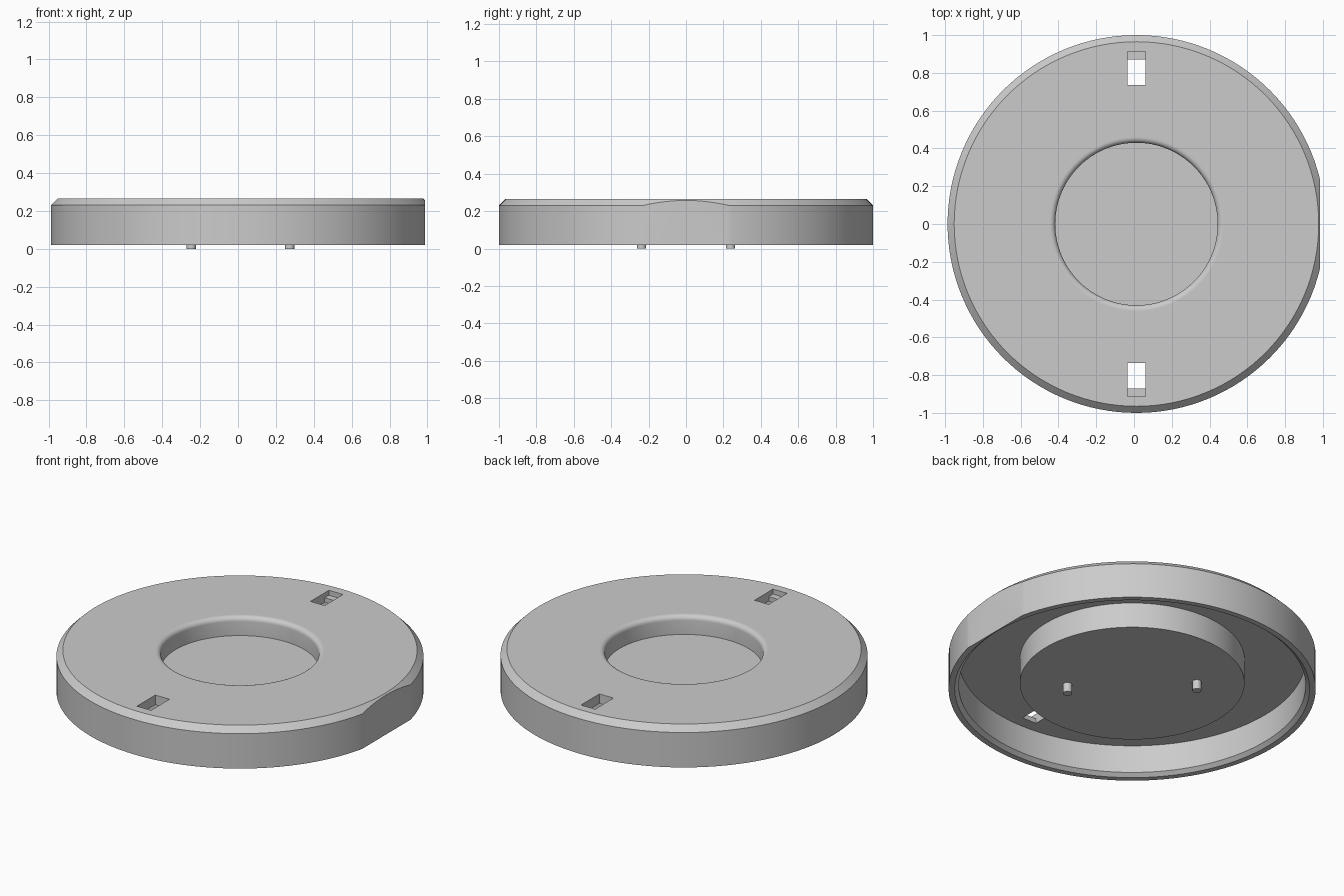
import bpy, bmesh, math
from mathutils import Matrix, Vector

old = bpy.data.objects.get("Cube")
if old:
    bpy.data.objects.remove(old, do_unlink=True)

CX = 0.013          # disc axis, shifted because one side is cut flat
grey = bpy.data.materials.new("plain grey")
grey.use_nodes = True
colour = (0.6, 0.6, 0.6, 1)
grey.diffuse_color = colour
grey.node_tree.nodes["Principled BSDF"].inputs["Base Color"].default_value = colour


def make_object(name, bm):
    bmesh.ops.recalc_face_normals(bm, faces=bm.faces)
    mesh = bpy.data.meshes.new(name)
    bm.to_mesh(mesh)
    bm.free()
    mesh.materials.append(grey)
    ob = bpy.data.objects.new(name, mesh)
    bpy.context.scene.collection.objects.link(ob)
    return ob


def activate(ob):
    bpy.ops.object.select_all(action='DESELECT')
    ob.select_set(True)
    bpy.context.view_layer.objects.active = ob


def lathe(name, profile, steps=128):
    bm = bmesh.new()
    verts = [bm.verts.new((r, 0, z)) for r, z in profile]
    edges = [bm.edges.new(pair) for pair in zip(verts, verts[1:])]
    bmesh.ops.spin(bm, geom=verts + edges, cent=(0, 0, 0), axis=(0, 0, 1),
                   angle=math.tau, steps=steps)
    bmesh.ops.remove_doubles(bm, verts=bm.verts, dist=1e-4)
    bmesh.ops.translate(bm, verts=bm.verts, vec=(CX, 0, 0))
    return make_object(name, bm)


def cut_box(target, low, high):
    low, high = Vector(low), Vector(high)
    bm = bmesh.new()
    bmesh.ops.create_cube(bm, size=1, matrix=Matrix.Translation((low + high) / 2)
                          @ Matrix.Diagonal((*(high - low), 1)))
    cutter = make_object("cutter", bm)
    cutter.hide_render = True
    mod = target.modifiers.new("cut", 'BOOLEAN')
    mod.operation, mod.solver, mod.object = 'DIFFERENCE', 'EXACT', cutter
    activate(target)
    bpy.ops.object.modifier_apply(modifier=mod.name)
    bpy.data.objects.remove(cutter, do_unlink=True)


# Hollow disc: recessed dish with a rounded lip, bevelled rim, raised hub below
lip = 0.028
fillet = [(0.43 + lip * (1 - math.cos(a)), 0.265 - lip * (1 - math.sin(a)))
          for a in (math.radians(15 * i) for i in range(7))]
profile = ([(0, 0.153), (0.43, 0.153)] + fillet +
           [(0.465, 0.265), (0.965, 0.265), (1, 0.23), (1, 0.02), (0.967, 0.02),
            (0.945, 0.04), (0.945, 0.207), (0.612, 0.207), (0.612, 0.055), (0, 0.055)])
body = lathe("disc_body", profile)

# Flat on the left side
cut_box(body, (CX + 0.973, -1, -1), (2, 1, 1))

# Stepped slots at front and back: a through hole with a shallow outer ledge
for side in (-1, 1):
    for inner, outer, floor in ((0.737, 0.872, 0.1), (0.8, 0.912, 0.235)):
        y0, y1 = sorted((side * inner, side * outer))
        cut_box(body, (CX - 0.047, y0, floor), (CX + 0.047, y1, 0.4))

# Two locating pins under the hub
pins = []
for name, side in (("left_pin", 1), ("right_pin", -1)):
    bm = bmesh.new()
    bmesh.ops.create_cone(bm, cap_ends=True, segments=24, radius1=0.025, radius2=0.025,
                          depth=0.06, matrix=Matrix.Translation(
                              (CX + side * 0.26, -side * 0.238, 0.03)))
    pins.append(make_object(name, bm))

for ob in [body] + pins:
    activate(ob)
    bpy.ops.object.shade_smooth_by_angle(angle=math.radians(25))
